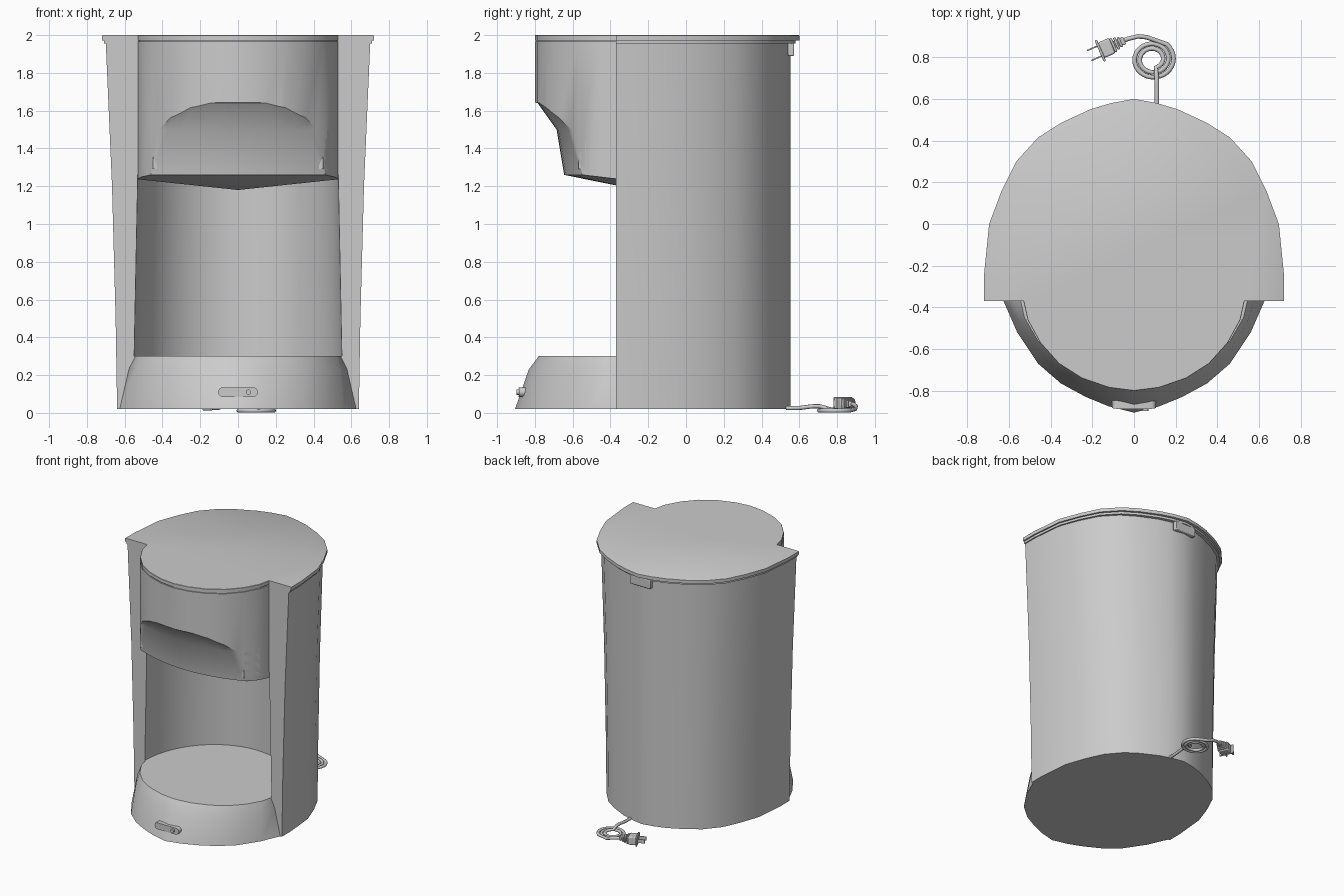
import bpy, bmesh
from math import sin, cos, pi, radians, atan2
from mathutils import Vector

if "Cube" in bpy.data.objects:
    bpy.data.objects.remove(bpy.data.objects["Cube"])


def smooth(obj, angle=35):
    bpy.ops.object.select_all(action='DESELECT')
    obj.select_set(True)
    bpy.context.view_layer.objects.active = obj
    bpy.ops.object.shade_smooth_by_angle(angle=radians(angle))


def loft(name, rings, apex=None):
    """Skin a stack of equal-length rings; the first ring may close to an apex."""
    bm = bmesh.new()
    vs = [[bm.verts.new(p) for p in r] for r in rings]
    n = len(rings[0])
    for a, b in zip(vs, vs[1:]):
        for i in range(n):
            bm.faces.new((a[i], a[(i + 1) % n], b[(i + 1) % n], b[i]))
    if apex:
        tip = bm.verts.new(apex)
        for i in range(n):
            bm.faces.new((vs[0][i], vs[0][(i + 1) % n], tip))
    else:
        bm.faces.new(vs[0])
    bm.faces.new(vs[-1])
    bmesh.ops.recalc_face_normals(bm, faces=bm.faces)
    me = bpy.data.meshes.new(name)
    bm.to_mesh(me)
    bm.free()
    obj = bpy.data.objects.new(name, me)
    bpy.context.collection.objects.link(obj)
    return obj


def boolean(obj, cutter, op):
    bpy.context.view_layer.objects.active = obj
    mod = obj.modifiers.new(op, 'BOOLEAN')
    mod.operation, mod.object, mod.solver = op, cutter, 'EXACT'
    bpy.ops.object.modifier_apply(modifier=mod.name)
    bpy.data.objects.remove(cutter)


def both(half):
    """Mirror a right-hand half outline (front to back) into a closed one."""
    return half + [(-x, y) for x, y in reversed(half) if x > 1e-6]


def at(outline, z, sx=1, sy=1, y0=-0.37):
    return [(x * sx, y0 + (y - y0) * sy, z) for x, y in outline]


def bevel(obj, width, segments=2):
    mod = obj.modifiers.new("Bevel", 'BEVEL')
    mod.width, mod.segments = width, segments
    smooth(obj)


def box(name, loc, size, rot=0.0, width=0.004):
    bpy.ops.mesh.primitive_cube_add(size=1, location=loc, rotation=(0, 0, rot))
    obj = bpy.context.object
    obj.name, obj.scale = name, size
    bpy.ops.object.transform_apply(location=False, rotation=False, scale=True)
    bevel(obj, width)
    return obj


# Shared plan outlines
front = [(0, -.8), (.12, -.785), (.25, -.74), (.36, -.67), (.45, -.57), (.51, -.46), (.53, -.37)]
back = [(.72, -.37), (.72, -.25), (.695, 0), (.635, .16), (.565, .3), (.46, .415), (.35, .485),
        (.21, .55), (.11, .58), (0, .6)]

# Lid with a stepped rim
lid_plan = both(front + back)
smooth(loft("lid", [at(lid_plan, z, s, t) for z, s, t in
                    ((1.955, .985, .98), (1.972, .985, .98), (1.972, 1, 1), (1.998, 1, 1), (2.0, .996, .996))]))

# Tapered rear body, hollowed for the carafe
body_plan = both(back)
body = loft("body", [at(body_plan, z, w / .72, .953) for z, w in
                     ((.02, .64), (.5, .648), (1.2, .667), (1.96, .70))])


def cavity(w, depth, z):
    arc = [(w * cos(a), -.37 + depth * sin(a), z) for a in [pi * i / 28 for i in range(29)]]
    return [(w, -.6, z)] + arc + [(-w, -.6, z)]


boolean(body, loft("cavity_cutter", [cavity(.55, .6, .3), cavity(.53, .6, 1.3)]), 'DIFFERENCE')
smooth(body)

# Warming base, sloping outwards to the floor
foot = [(0, -.905), (.12, -.875), (.23, -.83), (.35, -.765), (.46, -.67), (.56, -.52), (.63, -.36)]
base_bottom = both(foot + [(.5, -.1), (0, .3)])
base_plan = both(front + [(.45, -.02), (0, .3)])


def mix(t, z, k=1):
    return [(a[0] * (1 - t) + b[0] * t * 1.03, a[1] * (1 - t) + b[1] * t * .975, z)
            for a, b in zip(base_bottom, plate)]


plate = both(front + [(.45, -.1), (0, .3)])
smooth(loft("base", [mix(0, .02), mix(.58, .23), mix(1, .3)]))

# Brew housing: a plan prism trimmed by a bowed, sloping scoop
rear = [(.54 * cos(a), -.37 + .62 * sin(a)) for a in [pi / 2 * i / 10 for i in range(1, 10)]] + [(0, .25)]
house_plan = both(front + rear)
housing = loft("brew_housing", [at(house_plan, 1.1), at(house_plan, 1.965)])


def scoop(z, y):
    xs = [-.75 + i * .075 for i in range(21)]
    return [(x, y + .45 * x * x, z) for x in xs] + [(.75, .45, z), (-.75, .45, z)]


boolean(housing, loft("scoop_cutter", [scoop(z, y) for z, y in
                      ((1.26, -.645), (1.5, -.685), (1.64, -.785), (1.74, -1.15), (2.02, -1.25))],
                      apex=(0, -.25, 1.18)), 'INTERSECT')
smooth(housing)
# Housing side skirts beside the scoop
for side in (1, -1):
    skirt = [(.53, -.36), (.51, -.46), (.45, -.57), (.43, -.57), (.49, -.45), (.51, -.36)]
    loft("housing_skirt", [[(side * x, y, z) for x, y in skirt] for z in (1.29, 1.5)])

# Power switch: rounded plate with a round button
pill = []
for cx, a0 in ((.08, -pi / 2), (-.08, pi / 2)):
    pill += [(cx + .025 * cos(a0 + pi * i / 8), .11 + .025 * sin(a0 + pi * i / 8)) for i in range(9)]
smooth(loft("switch_plate", [[(x, y + .9 * x * x, z) for x, z in pill] for y in (-.84, -.893)]))
bpy.ops.mesh.primitive_cylinder_add(vertices=20, radius=.014, depth=.02,
                                    location=(.055, -.888, .11), rotation=(pi / 2, 0, 0))
bpy.context.object.name = "switch_button"
smooth(bpy.context.object)

# Lid hinge tab on the back
box("hinge_tab", (0, .555, 1.925), (.18, .035, .07), width=.006)

# Coiled power cord
path = [Vector(p) for p in ((.11, .53, .025), (.11, .6, .026), (.11, .67, .035), (.108, .71, .035))]
start, end, steps = radians(-70), radians(-70 + 840), 70
for i in range(steps + 1):
    t = i / steps
    a, r = start + (end - start) * t, .045 + .058 * t
    path.append(Vector((.09 + r * cos(a), .79 + r * .92 * sin(a), .012 + .01 * max(0, 1 - 8 * t))))
path += [Vector(p) for p in ((.06, .896, .02), (.02, .9, .035), (-.03, .888, .045), (-.07, .872, .048))]
cu = bpy.data.curves.new("power_cord", 'CURVE')
cu.dimensions, cu.bevel_depth, cu.bevel_resolution = '3D', .011, 2
cu.use_fill_caps = True
sp = cu.splines.new('POLY')
sp.points.add(len(path) - 1)
for pt, p in zip(sp.points, path):
    pt.co = (*p, 1)
bpy.context.collection.objects.link(bpy.data.objects.new("power_cord", cu))

# Plug: ribbed strain relief, body and two prongs
origin, d = Vector((-.045, .882, .048)), Vector((-.917, -.4, 0))
side, yaw = Vector((.4, -.917, 0)), atan2(-.4, -.917)
for i in range(4):
    box("strain_relief", origin + d * (.008 + .017 * i), (.012, .04 + .011 * i, .03 + .008 * i), yaw)
box("strain_core", origin + d * .035, (.07, .035, .03), yaw)
box("plug_body", origin + d * .095, (.06, .08, .064), yaw, .008)
box("plug_face", origin + d * .127, (.012, .11, .07), yaw)
for s in (1, -1):
    box("prong", origin + d * .155 + side * .026 * s, (.06, .007, .03), yaw, .001)
